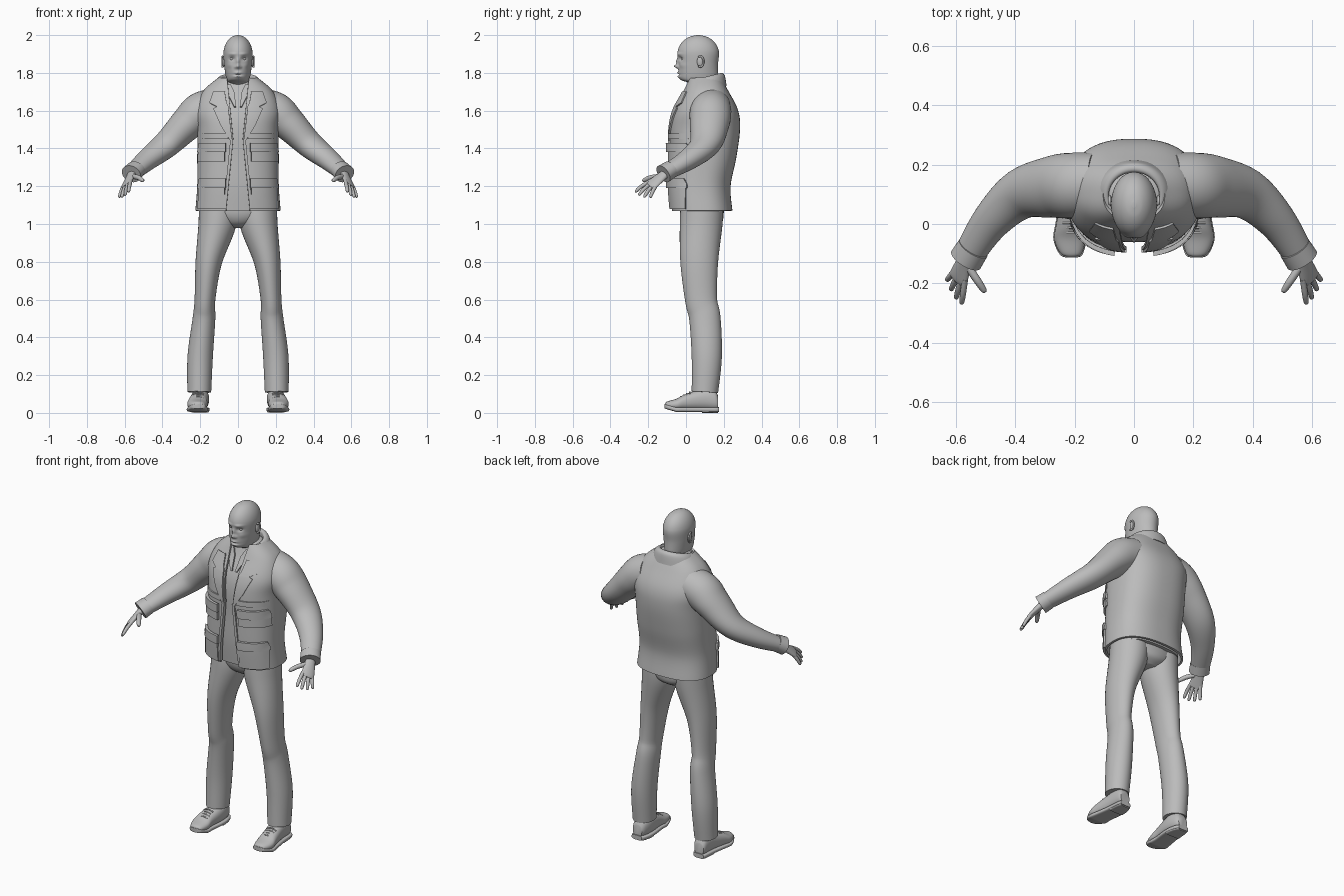
import bpy, bmesh, math
from mathutils import Vector

cube = bpy.data.objects.get("Cube")
if cube:
    bpy.data.objects.remove(cube, do_unlink=True)

colour = (.5, .5, .5, 1)
grey = bpy.data.materials.new("plain_grey")
grey.use_nodes = True
grey.diffuse_color = colour
grey.node_tree.nodes["Principled BSDF"].inputs["Base Color"].default_value = colour


def finish(name, bm, mirror=False, thickness=0, angle=50):
    """Turn a bmesh into a shaded object, optionally mirrored and thickened."""
    bmesh.ops.recalc_face_normals(bm, faces=bm.faces)
    mesh = bpy.data.meshes.new(name)
    bm.to_mesh(mesh)
    bm.free()
    mesh.materials.append(grey)
    obj = bpy.data.objects.new(name, mesh)
    bpy.context.collection.objects.link(obj)
    if thickness:
        shell = obj.modifiers.new("thickness", "SOLIDIFY")
        shell.thickness, shell.offset = thickness, 0
    if mirror:
        obj.modifiers.new("mirror", "MIRROR")
    bpy.ops.object.select_all(action="DESELECT")
    obj.select_set(True)
    bpy.context.view_layer.objects.active = obj
    bpy.ops.object.convert(target="MESH")
    bpy.ops.object.shade_smooth_by_angle(angle=math.radians(angle))


def smooth(rows, steps=6):
    """Catmull-Rom interpolation through rows of numbers."""
    out = []
    last = len(rows) - 1
    for i in range(last):
        corners = list(zip(rows[max(i - 1, 0)], rows[i], rows[i + 1], rows[min(i + 2, last)]))
        for step in range(steps):
            t = step / steps
            out.append(tuple(b + t / 2 * (c - a + t * (2 * a - 5 * b + 4 * c - d
                             + t * (3 * (b - c) + d - a))) for a, b, c, d in corners))
    return out + [tuple(rows[last])]


def loft(frames, n=2, segments=32, is_open=False):
    """Skin superellipse rings given as (centre, side vector, back vector, start angle)."""
    bm = bmesh.new()

    def power(value):
        return math.copysign(abs(value) ** (2 / n), value)

    rings = []
    for centre, side, back, start in frames:
        sweep = 2 * math.pi - 2 * start
        angles = [start + sweep * i / segments for i in range(segments + is_open)]
        rings.append([bm.verts.new(centre + side * power(math.sin(a)) - back * power(math.cos(a)))
                      for a in angles])
    for low, high in zip(rings, rings[1:]):
        for i in range(segments):
            j = (i + 1) % len(low)
            bm.faces.new((low[i], low[j], high[j], high[i]))
    if not is_open:
        bm.faces.new(rings[0])
        bm.faces.new(rings[-1])
    return bm


def level_frames(rows, gap=None, n=2, tilt=0):
    """Rows: height, front y, back y, half width; gap gives the half opening at a height."""
    frames = []
    for z, front, back, width in rows:
        radius = (back - front) / 2
        start = math.asin((gap(z) / width) ** (n / 2)) if gap else 0
        frames.append((Vector((0, (front + back) / 2, z)), Vector((width, 0, 0)),
                       Vector((0, radius, radius * tilt)), start))
    return frames


def tube(name, rows, across=None, segments=24):
    """Mirrored limb. Rows: x, y, z, half width, half height along a path."""
    rows = smooth(rows)
    frames = []
    for i, row in enumerate(rows):
        ahead, behind = rows[min(i + 1, len(rows) - 1)], rows[max(i - 1, 0)]
        along = (Vector(ahead[:3]) - Vector(behind[:3])).normalized()
        side = Vector(across) if across else along.cross(Vector((0, 0, 1)))
        side = (side - along * side.dot(along)).normalized()
        frames.append((Vector(row[:3]), side * row[3], side.cross(along) * row[4], 0))
    finish(name, loft(frames, segments=segments), mirror=True)


def ellipsoid(name, centre, size):
    bm = bmesh.new()
    bmesh.ops.create_uvsphere(bm, u_segments=20, v_segments=14, radius=1)
    for v in bm.verts:
        v.co = Vector(centre) + v.co * Vector(size)
    finish(name, bm, mirror=True)


def front_gap(z):
    return .025 + .1 * abs(z - 1.45)


# Jacket body, open down the front
BOXY = 2.5
jacket = smooth([(1.07, -.07, .24, .22), (1.2, -.08, .23, .21), (1.35, -.08, .26, .21), (1.5, -.08, .28, .21),
                 (1.6, -.06, .27, .22), (1.7, -.01, .22, .18), (1.77, .02, .18, .1)])
finish("jacket_body", loft(level_frames(jacket, front_gap, BOXY), BOXY, 64, is_open=True), thickness=.012)

# Shirt just inside the jacket
shirt = [(z, front + .02, back - .02, width - .02) for z, front, back, width in jacket]
finish("shirt", loft(level_frames(shirt, n=BOXY), BOXY, 48))

# Collar, rising from the neck and folding outward
collar = smooth([(1.73, 0, .18, .1), (1.77, .01, .18, .09), (1.76, 0, .2, .11), (1.7, -.03, .21, .14)])
finish("collar", loft(level_frames(collar, lambda z: .06, tilt=.25), segments=48, is_open=True), thickness=.01)


def front_y(rows, x, z):
    """Depth of the chest surface at a point of the front."""
    for low, high in zip(rows, rows[1:]):
        if z <= high[0]:
            break
    t = min(max((z - low[0]) / (high[0] - low[0]), 0), 1)
    front, back, width = (a + t * (b - a) for a, b in zip(low[1:], high[1:]))
    reach = (1 - min(abs(x) / width, .98) ** BOXY) ** (1 / BOXY)
    return (front + back) / 2 - (back - front) / 2 * reach


def patch(name, rows, lift=.01, thickness=.01, base=jacket, columns=10):
    """Rows: height, inner x, outer x. A plate wrapped over the chest on both sides."""
    bm = bmesh.new()
    fine = [tuple(p + (q - p) * j / 4 for p, q in zip(low, high))
            for low, high in zip(rows, rows[1:]) for j in range(4)] + [rows[-1]]
    grid = []
    for z, inner, outer in fine:
        xs = [inner + (outer - inner) * i / columns for i in range(columns + 1)]
        grid.append([bm.verts.new((x, front_y(base, x, z) - lift, z)) for x in xs])
    for low, high in zip(grid, grid[1:]):
        for i in range(columns):
            bm.faces.new((low[i], low[i + 1], high[i + 1], high[i]))
    finish(name, bm, mirror=True, thickness=thickness, angle=40)


# Lapels, front edges and shirt collar points
patch("lapels", [(1.44, .03, .04), (1.52, .04, .09), (1.61, .05, .13), (1.62, .05, .11),
                 (1.64, .06, .15), (1.7, .07, .13)])
patch("front_edges", [(z, front_gap(z), front_gap(z) + .015) for z in (1.08, 1.45)])
patch("shirt_collar_points", [(1.62, .01, .02), (1.7, .02, .06), (1.74, .04, .07)], base=shirt)

# Pockets with overhanging flaps
for place, bottom, top in (("chest", 1.33, 1.42), ("hip", 1.08, 1.23)):
    patch(place + "_pockets", [(bottom, .07, .205), (top, .07, .2)], thickness=.022)
    patch(place + "_pocket_flaps", [(top - .04, .065, .21), (top + .01, .065, .2)], lift=.022, thickness=.016)
patch("chest_seam_flaps", [(1.45, .05, .2), (1.48, .06, .2)])

# Sleeves and cuffs
tube("sleeves", [(.12, .14, 1.62, .1, .1), (.2, .13, 1.59, .11, .105), (.27, .125, 1.53, .105, .09),
                 (.38, .1, 1.42, .085, .07), (.48, .01, 1.34, .065, .055), (.56, -.11, 1.27, .05, .04)], segments=36)
tube("cuffs", [(.54, -.08, 1.29, .055, .047), (.565, -.12, 1.265, .057, .05)], segments=36)

# Palms
across_hand = (-.7, -.7, .4)
tube("palms", [(.555, -.1, 1.275, .026, .022), (.57, -.13, 1.25, .03, .018),
               (.59, -.18, 1.21, .038, .013), (.592, -.19, 1.2, .03, .01)], across_hand)


def finger(name, root, tip, size):
    middle = root.lerp(tip, .5) + Vector((0, 0, size / 2))
    tube(name, [(*root.lerp(tip, -.2), size, size), (*middle, size, size),
                (*root.lerp(tip, .9), size * .8, size * .8), (*tip, size * .3, size * .3)],
         across_hand, segments=14)


# Fingers fanned from index to little, the middle ones longer, and thumbs
first_root, last_root = Vector((.57, -.2, 1.22)), Vector((.605, -.16, 1.2))
first_tip, last_tip = Vector((.58, -.27, 1.17)), Vector((.63, -.19, 1.14))
for i, label in enumerate(("index", "middle", "ring", "little")):
    root, tip = first_root.lerp(last_root, i / 3), first_tip.lerp(last_tip, i / 3)
    finger(label + "_fingers", root, root.lerp(tip, 1.15 if label in ("middle", "ring") else 1), .01)
finger("thumbs", Vector((.56, -.14, 1.25)), Vector((.5, -.23, 1.23)), .013)

# Trousers: hips and legs
hips = smooth([(.98, .03, .15, .06), (1.01, -.01, .19, .13), (1.06, -.03, .2, .2), (1.14, -.03, .2, .2)])
finish("trouser_hips", loft(level_frames(hips), segments=40))
tube("trouser_legs", [(.205, .1, .11, .063, .07), (.2, .11, .3, .067, .08), (.18, .1, .5, .06, .083),
                      (.175, .08, .6, .055, .085), (.155, .07, .8, .07, .1), (.11, .08, 1, .1, .113),
                      (.105, .085, 1.1, .1, .113)], across=(1, 0, 0), segments=36)


def shoe_part(name, rows, n):
    """Rows: y, half width, bottom, top; the foot swings out a little at the ball."""
    frames = [(Vector((.2 + .015 * math.cos(10 * (y + .05)) ** 2, y, (low + high) / 2)),
               Vector((width, 0, 0)), Vector((0, 0, (high - low) / 2)), 0)
              for y, width, low, high in rows]
    finish(name, loft(frames, n), mirror=True)


# Shoes: uppers, soles that lift at the toe, heels and laces
uppers = smooth([(.17, .03, .02, .09), (.15, .04, .015, .12), (.1, .047, .015, .13), (0, .05, .015, .1),
                 (-.05, .053, .015, .075), (-.1, .035, .02, .06), (-.11, .01, .03, .05)])
shoe_part("shoe_uppers", uppers, 2.3)
lift = [.3 * max(0, -.05 - row[0]) for row in uppers]
shoe_part("shoe_soles", [(y * 1.03, width + .003, up + .005, up + .03)
                         for (y, width, *_), up in zip(uppers, lift)], 4)
shoe_part("shoe_heels", [(y, width, 0, .02) for y, width, *_ in uppers if y > .08], 4)
for i in range(4):
    y, z = .02 - .016 * i, .11 - .008 * i
    tube(f"laces_{i + 1}", [(.21 + x, y, z - 10 * x * x, .004, .004) for x in (-.03, 0, .03)],
         across=(0, 1, 0), segments=8)

# Head: neck and jaw rows, then a rounded skull
head = [(1.66, .03, .17, .07), (1.735, .03, .17, .065), (1.765, -.03, .17, .062),
        (1.8, -.04, .17, .068), (1.85, -.04, .17, .074)]
for angle in range(0, 90, 17):
    s, c = math.sin(math.radians(angle)), math.cos(math.radians(angle))
    head.append((1.9 + .1 * s, .065 - .11 * c, .065 + .11 * c, .077 * c))
skull = loft(level_frames(smooth(head, 9)), segments=96)


def press(x, z, width, height, depth):
    """Push the face in, or out where depth is negative, with a soft falloff."""
    for v in skull.verts:
        if v.co.y < .04:
            v.co.y += depth * math.exp(-((abs(v.co.x) - x) / width) ** 2 - ((v.co.z - z) / height) ** 2)


# Nose tip and bridge, nostrils, eye sockets, brows, lips, mouth line and cheeks
press(0, 1.835, .01, .01, -.024)
press(0, 1.86, .008, .016, -.012)
press(.014, 1.83, .006, .006, -.008)
press(.032, 1.875, .014, .009, .013)
press(.03, 1.9, .02, .007, -.006)
for height in (1.78, 1.8):
    press(0, height, .018, .005, -.008)
press(0, 1.79, .02, .003, .006)
press(.045, 1.84, .016, .014, -.005)
finish("head", skull, angle=80)
ellipsoid("eyes", (.031, -.012, 1.875), (.013, .013, .011))

# Ears with a raised rim
ellipsoid("ears", (.076, .075, 1.86), (.009, .017, .028))
rim = [math.radians(a) for a in range(-120, 150, 30)]
tube("ear_rims", [(.082, .075 + .018 * math.cos(a), 1.86 + .028 * math.sin(a), .005, .005) for a in rim],
     across=(1, 0, 0), segments=10)
